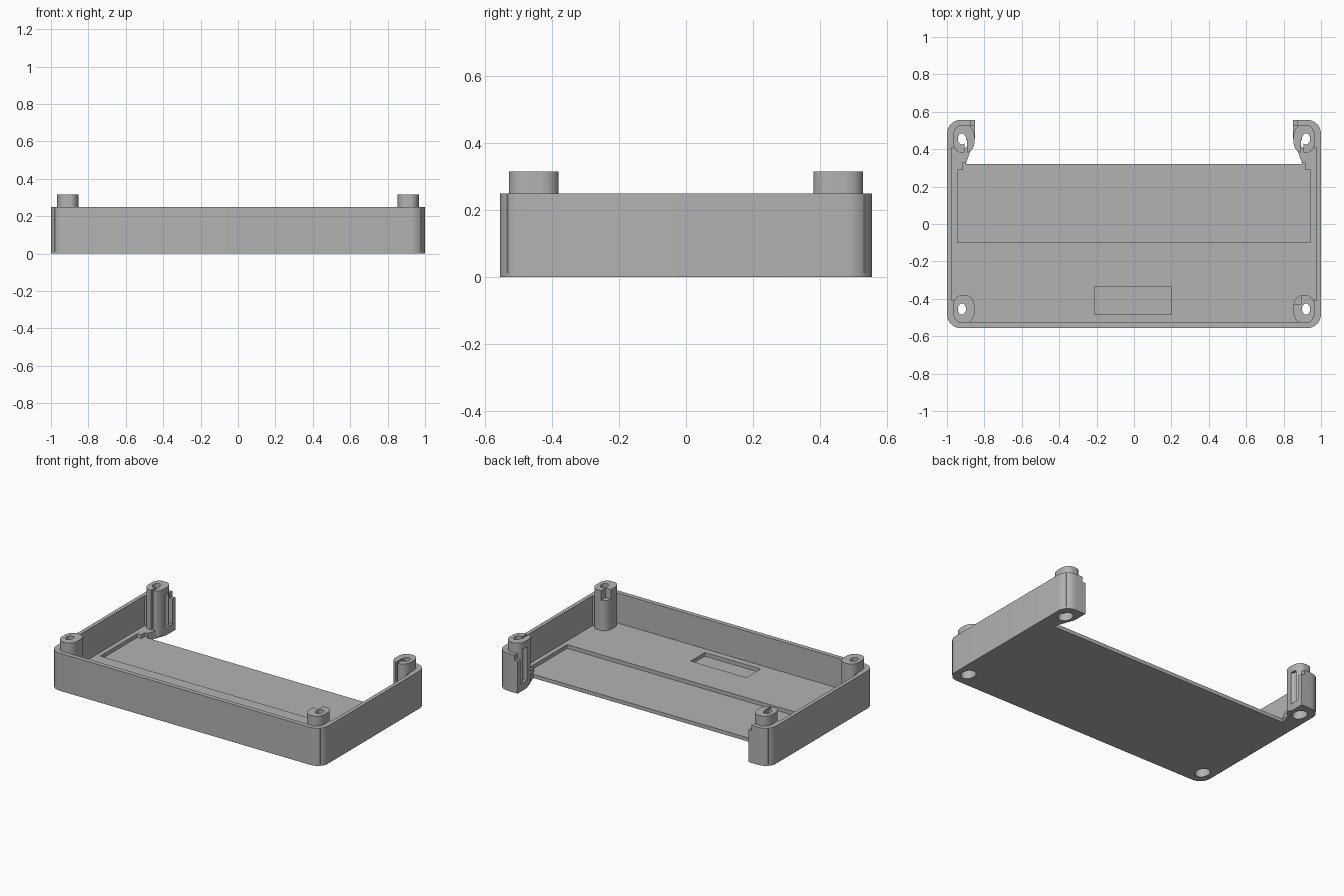
import bpy, bmesh
from math import cos, sin, pi

if "Cube" in bpy.data.objects:
    bpy.data.objects.remove(bpy.data.objects["Cube"], do_unlink=True)

grey = bpy.data.materials.new("plain_grey")
grey.use_nodes = True
grey.diffuse_color = (0.45, 0.45, 0.45, 1)
grey.node_tree.nodes["Principled BSDF"].inputs["Base Color"].default_value = grey.diffuse_color


def prism(name, points, z0, z1):
    """Extrude a plan outline from z0 to z1."""
    bm = bmesh.new()
    face = bm.faces.new([bm.verts.new((x, y, z0)) for x, y in points])
    top = bmesh.ops.extrude_face_region(bm, geom=[face])["geom"]
    verts = [v for v in top if isinstance(v, bmesh.types.BMVert)]
    bmesh.ops.translate(bm, verts=verts, vec=(0, 0, z1 - z0))
    bmesh.ops.recalc_face_normals(bm, faces=bm.faces)
    mesh = bpy.data.meshes.new(name)
    bm.to_mesh(mesh)
    bm.free()
    mesh.materials.append(grey)
    obj = bpy.data.objects.new(name, mesh)
    bpy.context.collection.objects.link(obj)
    return obj


def rect(x0, x1, y0, y1):
    return [(x0, y0), (x1, y0), (x1, y1), (x0, y1)]


def rounded(x0, x1, y0, y1, rx, ry, n=8):
    corners = [(x1 - rx, y1 - ry), (x0 + rx, y1 - ry), (x0 + rx, y0 + ry), (x1 - rx, y0 + ry)]
    return [(cx + rx * cos(a), cy + ry * sin(a))
            for q, (cx, cy) in enumerate(corners)
            for a in [(q + i / n) * pi / 2 for i in range(n + 1)]]


def oval(cx, cy, rx, ry, n=32):
    return [(cx + rx * cos(2 * pi * i / n), cy + ry * sin(2 * pi * i / n)) for i in range(n)]


def combine(obj, other, operation="DIFFERENCE"):
    """Apply a boolean and discard the helper."""
    mod = obj.modifiers.new("bool", "BOOLEAN")
    mod.operation, mod.solver, mod.object = operation, "EXACT", other
    bpy.context.view_layer.objects.active = obj
    bpy.ops.object.modifier_apply(modifier=mod.name)
    bpy.data.objects.remove(other, do_unlink=True)


# Tray: outer block, hollow inside, open back
FLOOR, RIM, TOP = 0.05, 0.25, 0.315
tray = prism("tray", rounded(-1, 1, -0.557, 0.557, 0.075, 0.075), 0, RIM)
combine(tray, prism("cavity", rect(-0.975, 0.975, -0.527, 0.527), FLOOR, 1))
half = [(0.9, 0.32), (0.85, 0.46), (0.85, 0.7)]
combine(tray, prism("back_opening", half + [(-x, y) for x, y in reversed(half)], -1, 1))

# Shallow recesses in the floor
combine(tray, prism("wide_recess", rect(-0.945, 0.945, -0.1, 0.29), 0.025, 1))
combine(tray, prism("recess_exit", rect(-0.915, 0.915, 0.25, 0.33), 0.025, 1))
combine(tray, prism("small_recess", rect(-0.21, 0.2, -0.485, -0.335), 0.025, 1))

# Corner posts merged into the walls
for sx in (-1, 1):
    for sy in (-1, 1):
        cx, cy = sx * 0.92, sy * 0.455
        xs = sorted((sx * 0.885, sx * 0.98))
        ys = sorted((sy * 0.41, sy * 0.535))
        px = sorted((sx * 0.853, sx * 0.967))
        post = prism("post", rounded(*px, cy - 0.074, cy + 0.074, 0.045, 0.058), 0.012, TOP)
        combine(post, prism("corner_fill", rect(*xs, *ys), 0.012, RIM), "UNION")
        if sy > 0:
            # Wire slot beside the hole and a groove next to the end wall
            slot = sorted((sx * 0.892, sx * 0.907))
            combine(post, prism("slot", rect(*slot, 0.36, 0.45), FLOOR, 1))
            combine(post, prism("groove", oval(sx * 0.853, 0.475, 0.018, 0.022), FLOOR, 0.27))
            step = sorted((sx * 0.84, sx * 0.873))
            combine(tray, prism("end_step", rect(*step, 0.522, 0.6), 0.215, 1))
        elif sx > 0:
            combine(post, prism("notch", rect(0.84, 0.893, -0.43, -0.36), RIM, 1))
        combine(tray, post, "UNION")
        combine(tray, prism("screw_hole", oval(cx, cy, 0.022, 0.03), -1, 1))
        combine(tray, prism("screw_head_bore", oval(cx, cy, 0.042, 0.052), -1, 0.2))

# Smooth the round walls, keep the edges crisp
bpy.ops.object.select_all(action="DESELECT")
tray.select_set(True)
bpy.context.view_layer.objects.active = tray
bpy.ops.object.shade_smooth_by_angle(angle=pi / 6)
